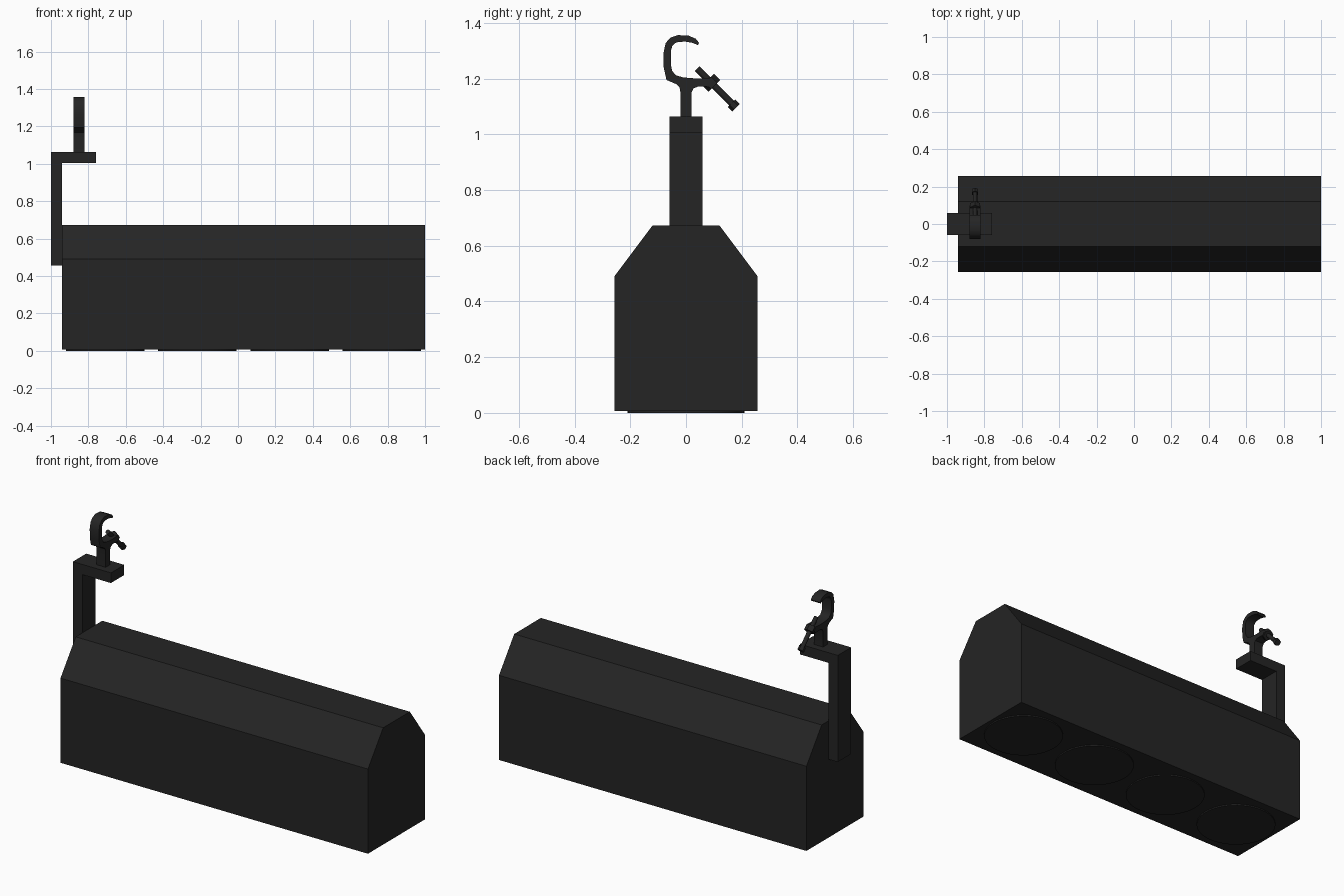
import bpy, bmesh, math
from mathutils import Vector

if "Cube" in bpy.data.objects:
    bpy.data.objects.remove(bpy.data.objects["Cube"])

black = bpy.data.materials.new("matte_black")
black.use_nodes = True
COLOR = (0.018, 0.018, 0.018, 1)
black.diffuse_color = COLOR
black.node_tree.nodes["Principled BSDF"].inputs["Base Color"].default_value = COLOR


def finish(name, bm, smooth=False):
    bmesh.ops.recalc_face_normals(bm, faces=bm.faces)
    mesh = bpy.data.meshes.new(name)
    bm.to_mesh(mesh)
    bm.free()
    mesh.materials.append(black)
    obj = bpy.data.objects.new(name, mesh)
    bpy.context.collection.objects.link(obj)
    if smooth:
        bpy.ops.object.select_all(action="DESELECT")
        obj.select_set(True)
        bpy.context.view_layer.objects.active = obj
        bpy.ops.object.shade_smooth_by_angle(angle=math.radians(35))
    return obj


def extrude(name, outline, place, offset, smooth=False):
    """Extrude a 2D outline, mapped to 3D by place, along offset."""
    bm = bmesh.new()
    face = bm.faces.new([bm.verts.new(place(a, b)) for a, b in outline])
    geom = bmesh.ops.extrude_face_region(bm, geom=[face])["geom"]
    verts = [v for v in geom if isinstance(v, bmesh.types.BMVert)]
    bmesh.ops.translate(bm, vec=offset, verts=verts)
    return finish(name, bm, smooth)


def rod(name, start, end, radius, sides):
    start, end = Vector(start), Vector(end)
    axis = end - start
    bm = bmesh.new()
    bmesh.ops.create_cone(bm, cap_ends=True, segments=sides, radius1=radius,
                          radius2=radius, depth=axis.length)
    bmesh.ops.rotate(bm, verts=bm.verts, matrix=axis.to_track_quat("Z", "Y").to_matrix())
    bmesh.ops.translate(bm, verts=bm.verts, vec=(start + end) / 2)
    return finish(name, bm, sides > 8)


# Long housing with chamfered top
half = [(0.257, 0.007), (0.257, 0.49), (0.12, 0.673)]
housing = half + [(-y, z) for y, z in reversed(half)]
extrude("housing", housing, lambda y, z: (-0.94, y, z), (1.94, 0, 0))

# Four round lenses under the housing
for i in range(4):
    x = -0.71 + i * 0.493
    rod(f"lens_{i + 1}", (x, 0, 0), (x, 0, 0.012), 0.21, 48)

# Angled end bracket
bracket = [(-1, 0.455), (-0.94, 0.455), (-0.94, 1.005), (-0.76, 1.005),
           (-0.76, 1.063), (-1, 1.063)]
extrude("bracket", bracket, lambda x, z: (x, -0.06, z), (0, 0.12, 0))

# Hook clamp: stem, curved jaw and threaded lug in one profile
clamp = [(-0.02, 1.06), (0.02, 1.06), (0.02, 1.15), (0.027, 1.165), (0.045, 1.172),
         (0.09, 1.17), (0.1, 1.185), (0.085, 1.203), (0.04, 1.2), (-0.01, 1.204),
         (-0.037, 1.212), (-0.05, 1.228), (-0.054, 1.25), (-0.054, 1.3),
         (-0.049, 1.318), (-0.035, 1.33), (-0.005, 1.333), (0.025, 1.328),
         (0.042, 1.32), (0.047, 1.328), (0.035, 1.343), (0.01, 1.354),
         (-0.03, 1.356), (-0.055, 1.347), (-0.073, 1.328), (-0.081, 1.29),
         (-0.08, 1.24), (-0.07, 1.195), (-0.035, 1.18), (-0.023, 1.168), (-0.02, 1.15)]
extrude("hook_clamp", clamp, lambda y, z: (-0.879, y, z), (0.058, 0, 0), True)

# Slanted clamp screw with its nut and head
def along(t):
    return (-0.85, 0.04 + 0.14 * t, 1.235 - 0.14 * t)

rod("clamp_screw", along(0), along(0.95), 0.012, 16)
rod("screw_nut", along(0.28), along(0.44), 0.03, 6)
rod("screw_head", along(0.88), along(1), 0.019, 6)
